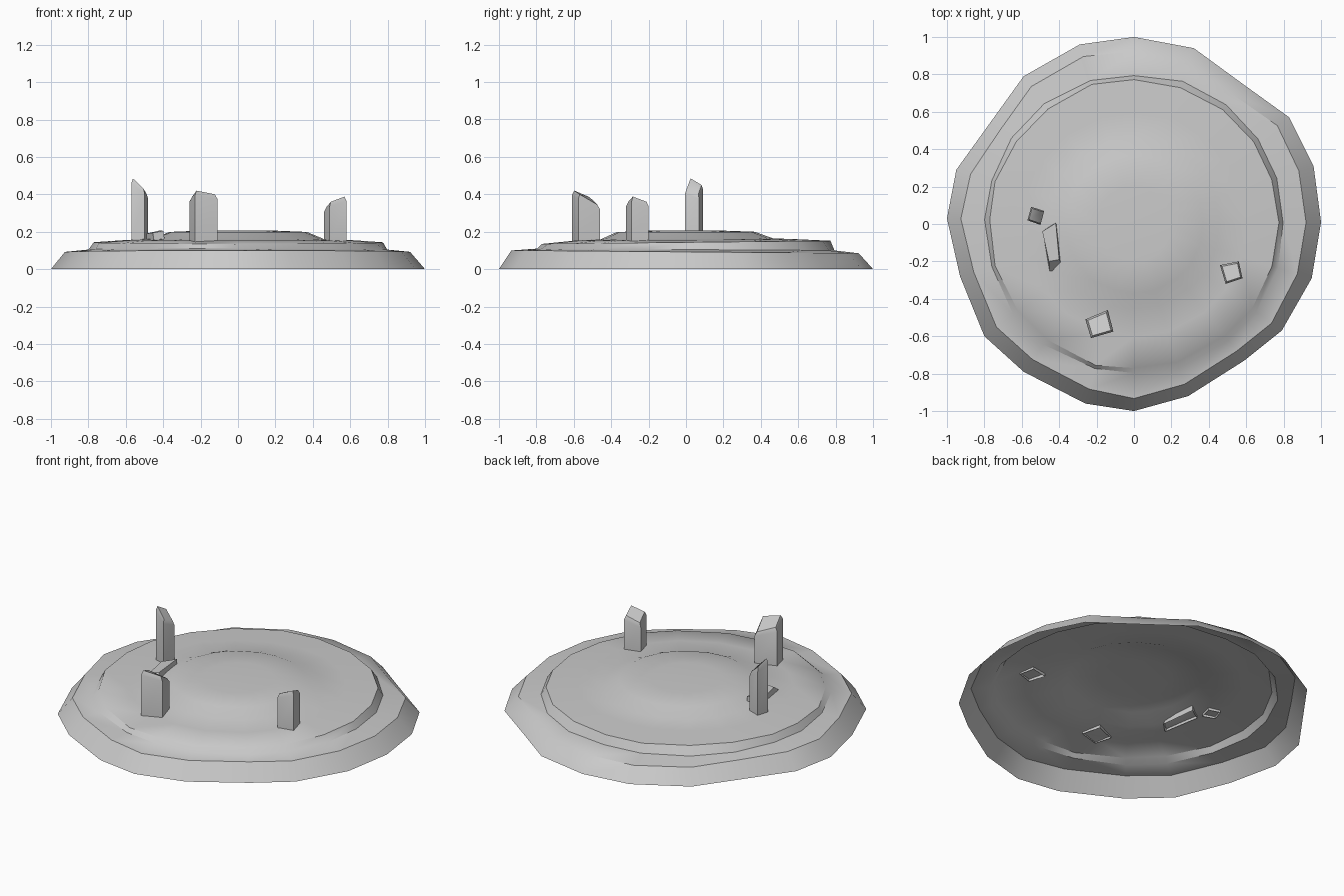
import bpy, bmesh, math, random
from mathutils import Vector

if "Cube" in bpy.data.objects:
    bpy.data.objects.remove(bpy.data.objects["Cube"])

random.seed(4)


def finish(name, bm, angle):
    bmesh.ops.recalc_face_normals(bm, faces=bm.faces)
    me = bpy.data.meshes.new(name)
    bm.to_mesh(me)
    bm.free()
    ob = bpy.data.objects.new(name, me)
    bpy.context.collection.objects.link(ob)
    bpy.ops.object.select_all(action='DESELECT')
    ob.select_set(True)
    bpy.context.view_layer.objects.active = ob
    bpy.ops.object.shade_smooth_by_angle(angle=math.radians(angle))
    return ob


def bridge(bm, rings):
    n = len(rings[0])
    for a, b in zip(rings, rings[1:]):
        for i in range(n):
            j = (i + 1) % n
            bm.faces.new((a[i], a[j], b[j], b[i]))


# terraced mound: open underneath, irregular outline
outline = [(1, .01), (.96, .31), (.83, .57), (.58, .75), (.32, .94), (0, 1),
           (-.29, .96), (-.59, .79), (-.77, .54), (-.95, .29), (-1, .03),
           (-.93, -.28), (-.8, -.6), (-.59, -.79), (-.26, -.96), (0, -1),
           (.29, -.92), (.59, -.73), (.79, -.57), (.95, -.29)]
# radius, height at the back, height at the front
terraces = [(.925, .085, .10), (.80, .10, .11), (.775, .152, .135),
            (.60, .16, .152), (.46, .165, .16), (.37, .20, .198), (.2, .206, .206)]
bm = bmesh.new()
rings = [[bm.verts.new((x, y, 0)) for x, y in outline]]
for r, back, front in terraces:
    ring = []
    for x, y in outline:
        d = Vector((x, y)).normalized()
        t = (d.y + 1) / 2
        rim = Vector((x, y)).length
        p = d * r * (rim if r > .9 else 1) * random.uniform(.99, 1.01)
        ring.append(bm.verts.new((p.x, p.y, front + (back - front) * t)))
    rings.append(ring)
bridge(bm, rings)
top = bm.verts.new((0, 0, .208))
for i in range(len(outline)):
    bm.faces.new((rings[-1][i], rings[-1][(i + 1) % len(outline)], top))
finish("mound", bm, 40)


# standing stones: open-based prisms with worn slanted tops
def standing_stone(name, corners, base, heights, wear=.025, inset=.82):
    bm = bmesh.new()
    c = sum((Vector(p) for p in corners), Vector((0, 0))) / 4
    low = [bm.verts.new((x, y, base)) for x, y in corners]
    shoulder = [bm.verts.new((x, y, h - wear)) for (x, y), h in zip(corners, heights)]
    cap = []
    for p, h in zip(corners, heights):
        q = c + (Vector(p) - c) * inset
        cap.append(bm.verts.new((q.x, q.y, h)))
    bridge(bm, [low, shoulder, cap])
    bm.faces.new(cap)
    finish(name, bm, 40)


standing_stone("stone_left", [(-.57, .02), (-.5, -.005), (-.48, .07), (-.55, .092)],
               .145, [.485, .43, .40, .45])
standing_stone("stone_front", [(-.26, -.51), (-.23, -.61), (-.11, -.575), (-.14, -.46)],
               .14, [.385, .42, .40, .345])
standing_stone("stone_right", [(.46, -.22), (.49, -.32), (.58, -.29), (.56, -.20)],
               .14, [.33, .36, .388, .36])

# fallen stone lying on the terrace, front end sloping down
bm = bmesh.new()
low = [bm.verts.new((x, y, .145)) for x, y in
       [(-.49, -.04), (-.45, -.27), (-.39, -.21), (-.415, .01)]]
high = [bm.verts.new(p) for p in
        [(-.49, -.04, .19), (-.455, -.20, .195), (-.40, -.19, .205), (-.418, .005, .207)]]
bridge(bm, [low, high])
bm.faces.new(high)
finish("fallen_stone", bm, 30)
